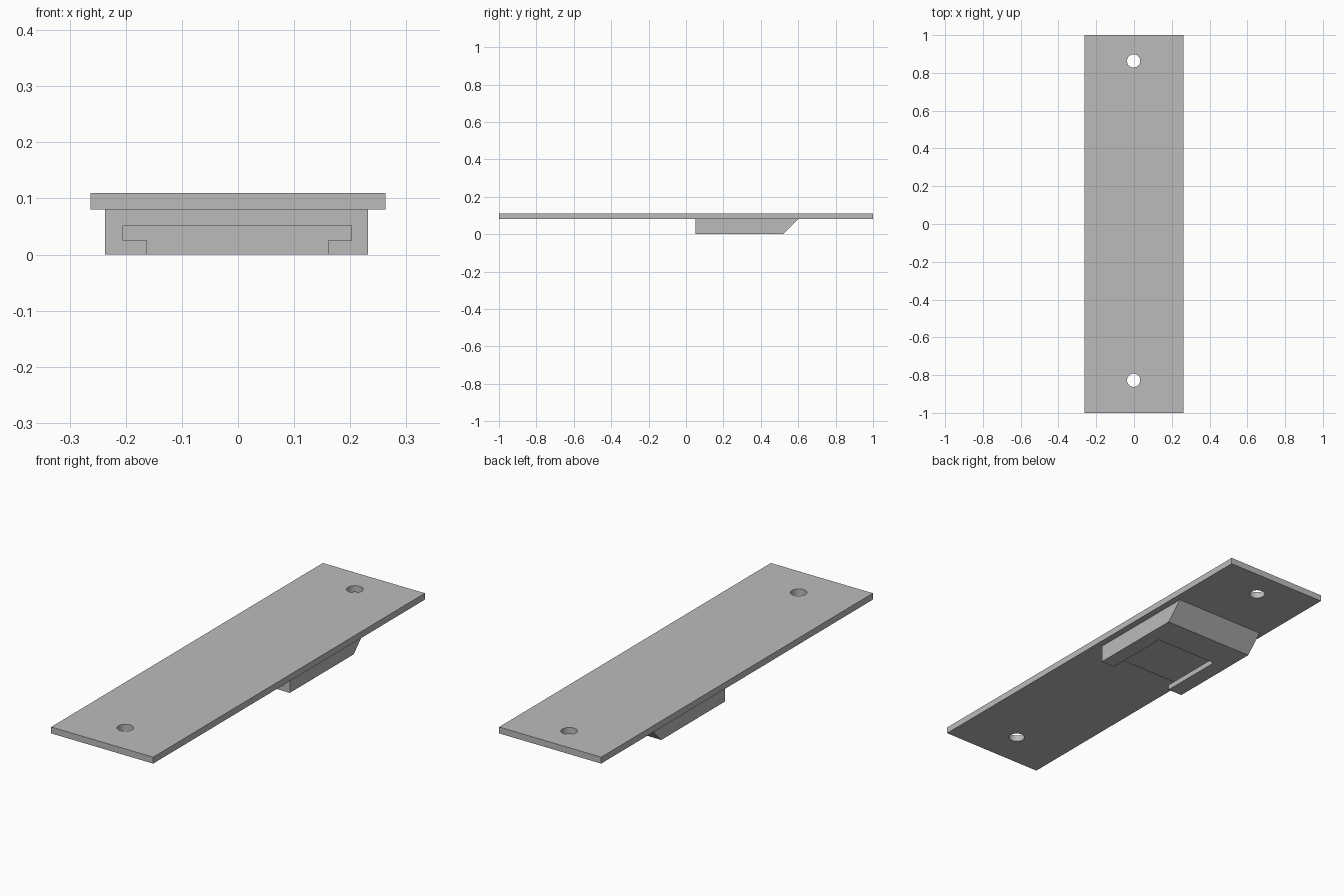
import bpy
import bmesh

if "Cube" in bpy.data.objects:
    bpy.data.objects.remove(bpy.data.objects["Cube"], do_unlink=True)

grey = bpy.data.materials.new("plain_grey")
grey.use_nodes = True
colour = (0.5, 0.5, 0.5, 1)
grey.diffuse_color = colour
grey.node_tree.nodes["Principled BSDF"].inputs["Base Color"].default_value = colour


def make_object(name, bm):
    bmesh.ops.recalc_face_normals(bm, faces=bm.faces)
    mesh = bpy.data.meshes.new(name)
    bm.to_mesh(mesh)
    bm.free()
    mesh.materials.append(grey)
    obj = bpy.data.objects.new(name, mesh)
    bpy.context.collection.objects.link(obj)
    return obj


def box(name, x, y, z, bottom_radius=0):
    """Box from x, y, z ranges, with optionally rounded bottom edges."""
    bm = bmesh.new()
    bmesh.ops.create_cube(bm, size=1)
    for v in bm.verts:
        v.co = [r[0] if c < 0 else r[1] for c, r in zip(v.co, (x, y, z))]
    if bottom_radius:
        rim = [e for e in bm.edges if all(v.co.z == min(z) for v in e.verts)]
        bmesh.ops.bevel(bm, geom=rim, offset=bottom_radius, segments=8,
                        profile=0.5, affect='EDGES')
    return make_object(name, bm)


def extrude_profile(name, points, x):
    """Extrude a (y, z) outline across an x range."""
    bm = bmesh.new()
    face = bm.faces.new([bm.verts.new((x[0], y, z)) for y, z in points])
    out = bmesh.ops.extrude_face_region(bm, geom=[face])["geom"]
    verts = [g for g in out if isinstance(g, bmesh.types.BMVert)]
    bmesh.ops.translate(bm, verts=verts, vec=(x[1] - x[0], 0, 0))
    return make_object(name, bm)


def cut(target, cutter):
    cutter.hide_render = True
    mod = target.modifiers.new(cutter.name, 'BOOLEAN')
    mod.operation = 'DIFFERENCE'
    mod.solver = 'EXACT'
    mod.object = cutter
    bpy.context.view_layer.objects.active = target
    bpy.ops.object.modifier_apply(modifier=mod.name)
    bpy.data.objects.remove(cutter, do_unlink=True)


# Long plate with rounded underside edges
plate = box("cover_plate", (-0.263, 0.263), (-1, 1), (0.08, 0.11), 0.014)

# Screw holes
for y in (-0.827, 0.863):
    bm = bmesh.new()
    bmesh.ops.create_cone(bm, cap_ends=True, segments=48, radius1=0.035,
                          radius2=0.035, depth=0.2)
    bmesh.ops.translate(bm, verts=bm.verts, vec=(-0.002, y, 0.1))
    cut(plate, make_object("hole_cutter", bm))

# Block under the plate with a sloped back end
block = extrude_profile("latch_block",
                        [(0.05, 0), (0.52, 0), (0.6, 0.08), (0.05, 0.08)],
                        (-0.237, 0.232))

# T-shaped slot: narrow mouth below, wide channel above
slot_end = 0.367
cut(block, box("mouth_cutter", (-0.162, 0.16), (0, slot_end), (-0.05, 0.03)))
cut(block, box("channel_cutter", (-0.205, 0.202), (0, slot_end), (0.025, 0.052)))

# Smooth shading with sharp edges kept
bpy.ops.object.select_all(action='DESELECT')
for obj in (plate, block):
    obj.select_set(True)
bpy.context.view_layer.objects.active = plate
bpy.ops.object.shade_smooth_by_angle(angle=0.52)
